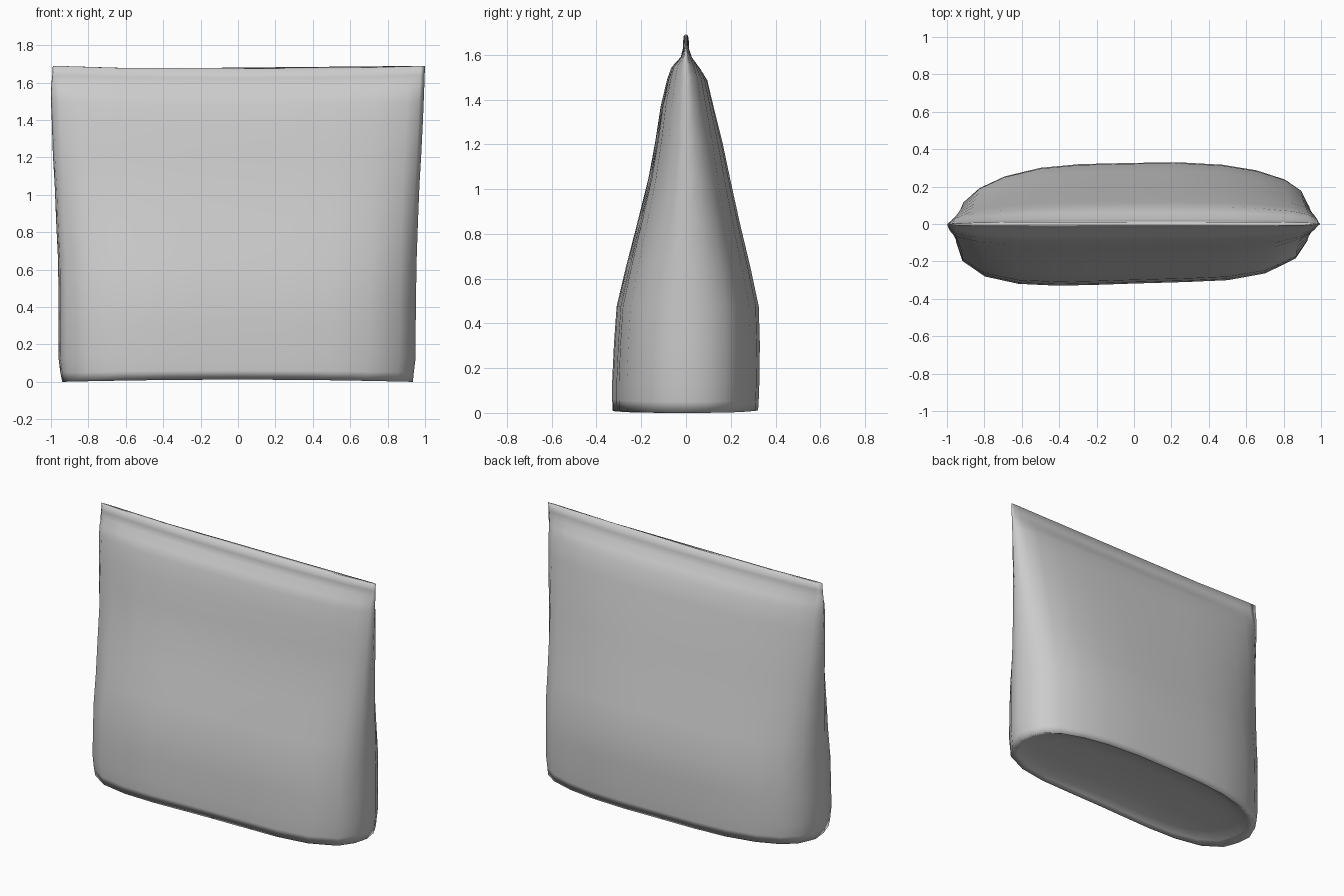
import bpy, bmesh

if "Cube" in bpy.data.objects:
    bpy.data.objects.remove(bpy.data.objects["Cube"])

# Plan outline at the base, counter-clockwise from the right seam (unit width, unit depth)
OUTLINE = [(1, 0), (.985, .28), (.94, .54), (.85, .72), (.69, .87), (.5, .96), (.25, 1), (0, .99),
           (-.3, .97), (-.52, .91), (-.72, .77), (-.86, .58), (-.95, .35),
           (-1, 0), (-.99, -.3), (-.955, -.6), (-.83, -.85), (-.64, -.97), (-.42, -1), (-.2, -.985),
           (0, -.965), (.3, -.94), (.53, -.91), (.74, -.8), (.91, -.56), (.975, -.28)]

# Height, left x, right x, front depth, back depth
LEVELS = [(0, -.94, .935, .328, .322), (.05, -.95, .94, .33, .325), (.13, -.96, .95, .33, .328),
          (.3, -.96, .95, .322, .33), (.47, -.96, .952, .31, .325), (.65, -.962, .955, .268, .287),
          (.85, -.972, .962, .217, .24), (1.05, -.98, .97, .168, .197), (1.22, -.99, .98, .137, .162),
          (1.38, -.995, .988, .113, .123), (1.5, -1, .993, .085, .095), (1.555, -1, .995, .066, .062),
          (1.6, -.997, .997, .024, .028), (1.64, -.993, .998, .014, .014), (1.69, -.99, 1, .012, .012)]


def ring(bm, z, left, right, front, back, inset=1.0, rise=0.0):
    mid, half = (left + right) / 2, (right - left) / 2
    t = z / 1.69
    verts = []
    for u, v in OUTLINE:
        bow = (1 - u * u) * (.012 * (1 - t) - .02 * t * t)
        depth = back if v > 0 else front
        verts.append(bm.verts.new((mid + half * u * inset, depth * v * inset, z + bow + rise)))
    return verts


def bridge(bm, a, b):
    n = len(a)
    for i in range(n):
        j = (i + 1) % n
        bm.faces.new((a[i], a[j], b[j], b[i]))


bm = bmesh.new()
rings = [ring(bm, *lv) for lv in LEVELS]

# Walls of the pouch
for a, b in zip(rings, rings[1:]):
    bridge(bm, a, b)

# Shallow recessed bottom gusset
prev = rings[0]
for inset, rise in ((.94, .02), (.8, .04), (.5, .055)):
    inner = ring(bm, *LEVELS[0], inset=inset, rise=rise)
    bridge(bm, inner, prev)
    prev = inner
bm.faces.new(prev[::-1])

# Narrow top of the seal
bm.faces.new(rings[-1])
bmesh.ops.recalc_face_normals(bm, faces=bm.faces)
for f in bm.faces:
    f.smooth = True

mesh = bpy.data.meshes.new("pouch")
bm.to_mesh(mesh)
bm.free()
pouch = bpy.data.objects.new("pouch", mesh)
bpy.context.collection.objects.link(pouch)
